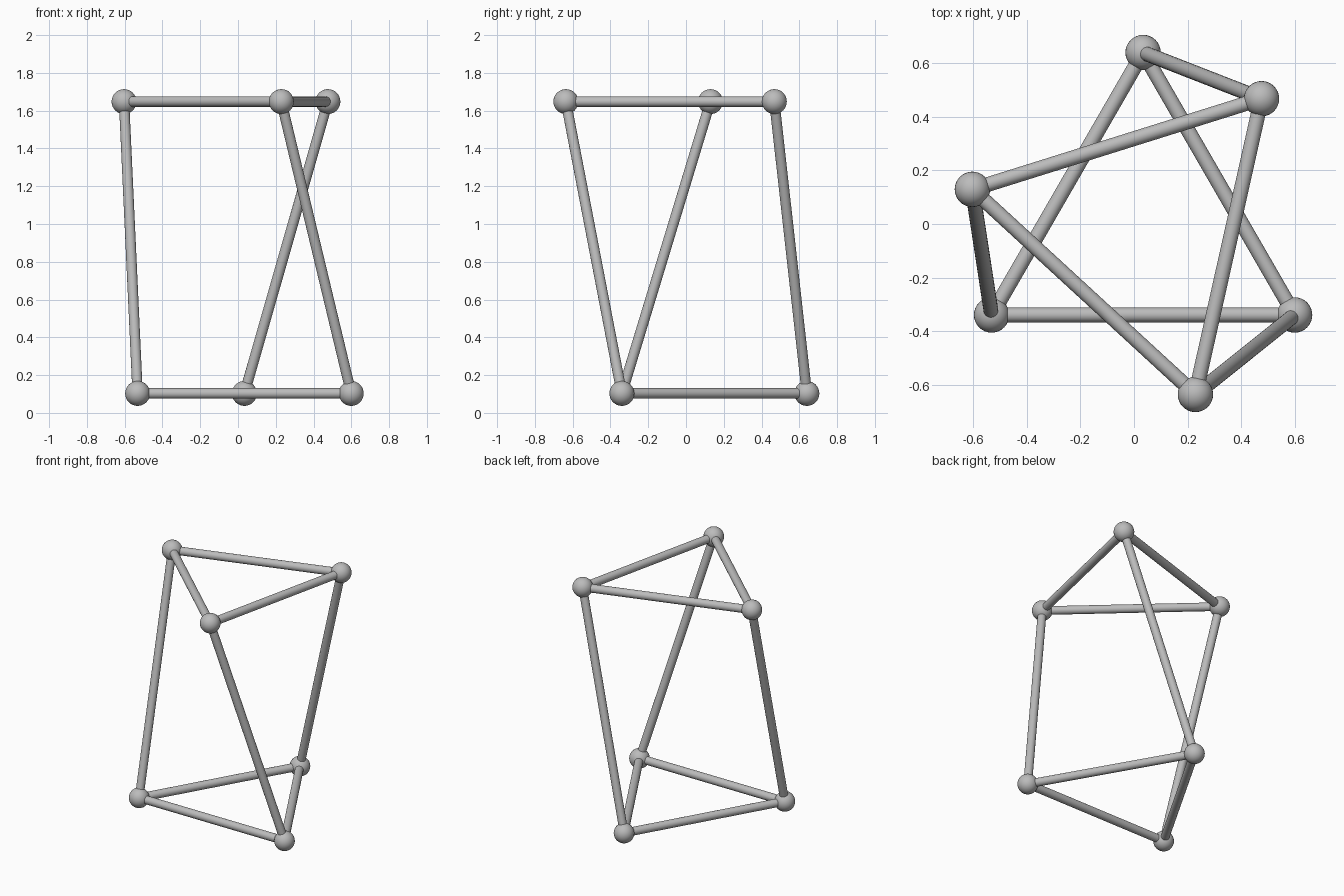
import bpy
from math import radians, cos, sin
from mathutils import Vector

cube = bpy.data.objects.get("Cube")
if cube:
    bpy.data.objects.remove(cube, do_unlink=True)

CENTRE = Vector((0.034, -0.013, 0))
RADIUS = 0.653
BALL_R = 0.066
ROD_R = 0.0275
TWIST = -42.6

grey = bpy.data.materials.new("plain grey")
grey.use_nodes = True
colour = (0.5, 0.5, 0.5, 1)
grey.diffuse_color = colour
grey.node_tree.nodes["Principled BSDF"].inputs["Base Color"].default_value = colour


def finish(name):
    ob = bpy.context.object
    ob.name = name
    ob.data.materials.append(grey)
    bpy.ops.object.shade_smooth_by_angle(angle=radians(40))


def ball(name, p):
    bpy.ops.mesh.primitive_uv_sphere_add(segments=32, ring_count=16, radius=BALL_R, location=p)
    finish(name)


def rod(name, a, b):
    d = b - a
    bpy.ops.mesh.primitive_cylinder_add(vertices=24, radius=ROD_R, depth=d.length,
                                        location=(a + b) / 2,
                                        rotation=d.to_track_quat('Z', 'Y').to_euler())
    finish(name)


def triangle(z, start):
    angles = [radians(start + 120 * i) for i in range(3)]
    return [CENTRE + Vector((RADIUS * cos(a), RADIUS * sin(a), z)) for a in angles]


# Twisted triangular prism: two frames joined by three leaning struts
bottom = triangle(0.103, 90)
top = triangle(1.648, 90 + TWIST)

for i in range(3):
    j = (i + 1) % 3
    for level, pts in (("bottom", bottom), ("top", top)):
        ball(f"{level}_joint_{i + 1}", pts[i])
        rod(f"{level}_rod_{i + 1}", pts[i], pts[j])
    rod(f"leaning_strut_{i + 1}", bottom[i], top[i])
